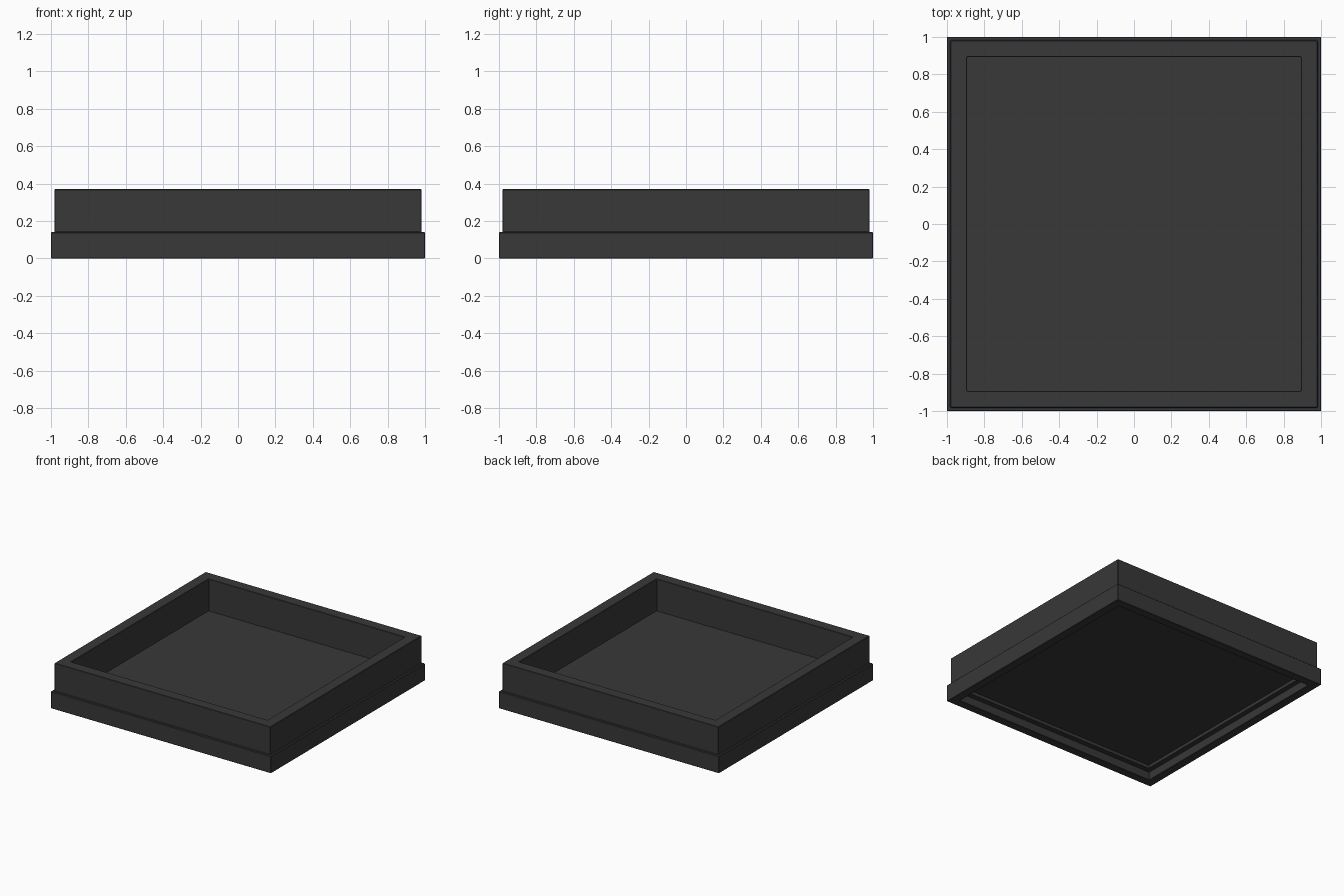
import bpy, bmesh

if "Cube" in bpy.data.objects:
    bpy.data.objects.remove(bpy.data.objects["Cube"])

dark = bpy.data.materials.new("dark_plastic")
dark.diffuse_color = (0.04, 0.04, 0.04, 1)
dark.use_nodes = True
dark.node_tree.nodes["Principled BSDF"].inputs["Base Color"].default_value = dark.diffuse_color


def square_sweep(name, profile, closed=True):
    """Sweep a (half width, height) profile around a square; cap the ends if open."""
    bm = bmesh.new()
    rings = [[bm.verts.new((sx * h, sy * h, z))
              for sx, sy in ((-1, -1), (1, -1), (1, 1), (-1, 1))]
             for h, z in profile]
    pairs = list(zip(rings, rings[1:]))
    if closed:
        pairs.append((rings[-1], rings[0]))
    else:
        bm.faces.new(rings[0])
        bm.faces.new(rings[-1])
    for a, b in pairs:
        for i in range(4):
            j = (i + 1) % 4
            bm.faces.new((a[i], a[j], b[j], b[i]))
    bmesh.ops.recalc_face_normals(bm, faces=bm.faces)
    mesh = bpy.data.meshes.new(name)
    bm.to_mesh(mesh)
    bm.free()
    mesh.materials.append(dark)
    ob = bpy.data.objects.new(name, mesh)
    bpy.context.collection.objects.link(ob)
    # tiny softening of the moulded edges
    bevel = ob.modifiers.new("edge_softening", 'BEVEL')
    bevel.width = 0.003
    bevel.segments = 1
    return ob


# Stepped tray: open pocket above, shallow stepped recess underneath
square_sweep("tray", [
    (0.93, 0.0), (1.0, 0.0), (1.0, 0.14),      # base skirt
    (0.981, 0.14), (0.981, 0.37),              # outer wall
    (0.892, 0.37), (0.892, 0.107),             # rim and pocket wall
    (0.892, 0.07), (0.93, 0.07),               # underside ledge
])

# Floor panel closing the pocket
square_sweep("floor_panel", [(0.895, 0.098), (0.895, 0.107)], closed=False)
